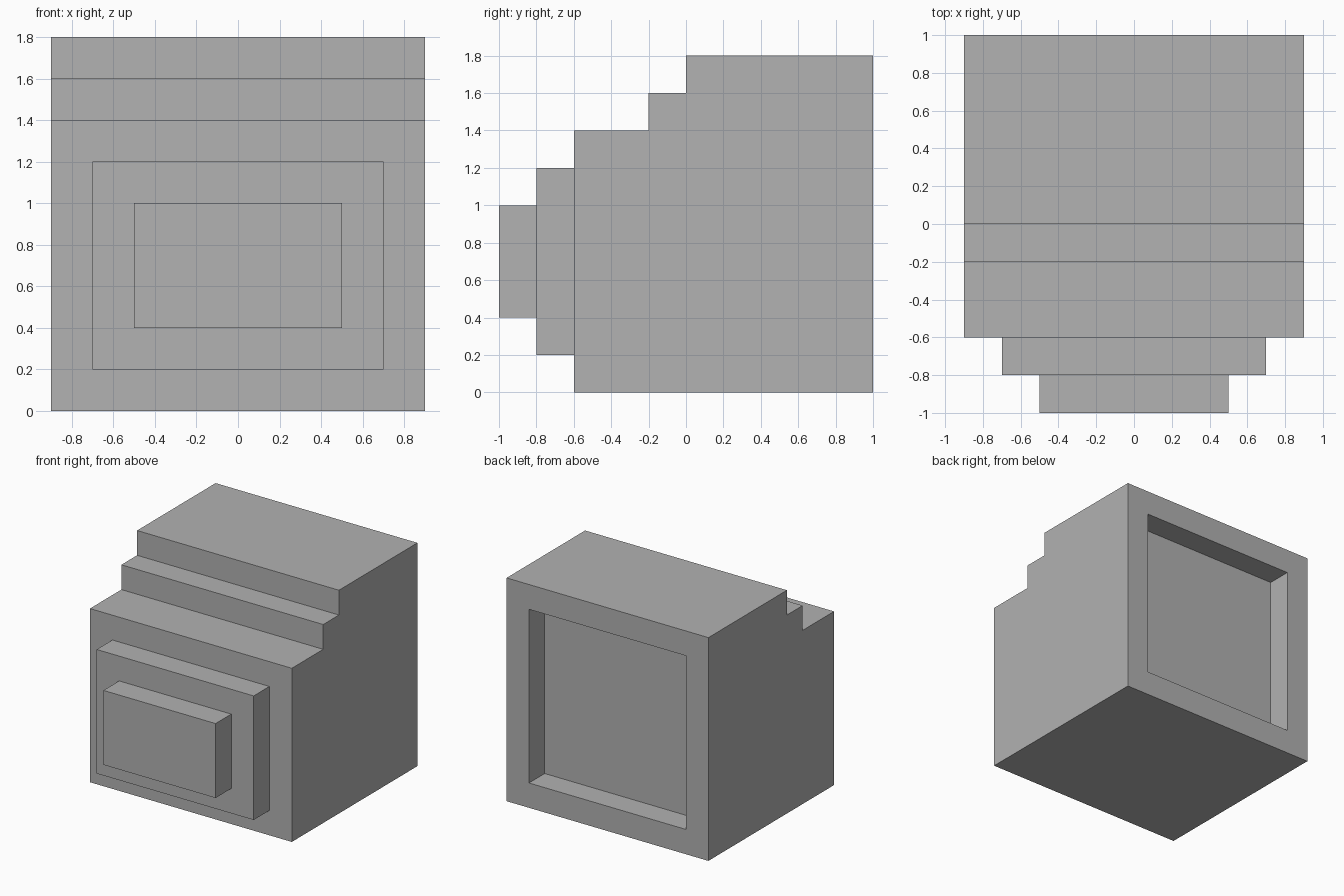
import bpy
import bmesh
from mathutils import Vector

cube = bpy.data.objects.get("Cube")
if cube:
    bpy.data.objects.remove(cube, do_unlink=True)

HALF_WIDTH = 0.9
STEP = 0.2

# Side outline (y, z), with two steps down from the top to the front
OUTLINE = [(-0.6, 0), (1, 0), (1, 1.8), (0, 1.8), (0, 1.6),
           (-0.2, 1.6), (-0.2, 1.4), (-0.6, 1.4)]


def make_material(name, value):
    mat = bpy.data.materials.new(name)
    mat.use_nodes = True
    colour = (value, value, value, 1)
    mat.diffuse_color = colour
    mat.node_tree.nodes["Principled BSDF"].inputs["Base Color"].default_value = colour
    return mat


def outer_face(bm, direction):
    """Furthest face that looks along the direction."""
    facing = [f for f in bm.faces if f.normal.dot(direction) > 0.99]
    return max(facing, key=lambda f: f.calc_center_median().dot(direction))


def inset_and_push(bm, direction, distance):
    """Inset the outermost face by one step, then move it in or out."""
    face = outer_face(bm, direction)
    bmesh.ops.inset_individual(bm, faces=[face], thickness=STEP, use_even_offset=True)
    moved = bmesh.ops.extrude_discrete_faces(bm, faces=[face])["faces"][0]
    bmesh.ops.translate(bm, verts=moved.verts, vec=direction * distance)
    bm.normal_update()


bm = bmesh.new()

# Casing: stepped outline swept across the width
side = bm.faces.new([bm.verts.new((-HALF_WIDTH, y, z)) for y, z in OUTLINE])
swept = bmesh.ops.extrude_face_region(bm, geom=[side], use_keep_orig=True)["geom"]
bmesh.ops.translate(bm, verts=[v for v in swept if isinstance(v, bmesh.types.BMVert)],
                    vec=(2 * HALF_WIDTH, 0, 0))
bmesh.ops.recalc_face_normals(bm, faces=bm.faces[:])
bm.normal_update()

# Two raised tiers on the front, one shallow recess in the back
front, back = Vector((0, -1, 0)), Vector((0, 1, 0))
inset_and_push(bm, front, STEP)
inset_and_push(bm, front, STEP)
inset_and_push(bm, back, -STEP)

mesh = bpy.data.meshes.new("stepped_casing")
bm.to_mesh(mesh)
bm.free()
mesh.materials.append(make_material("plain_grey", 0.445))
casing = bpy.data.objects.new("stepped_casing", mesh)
bpy.context.collection.objects.link(casing)
